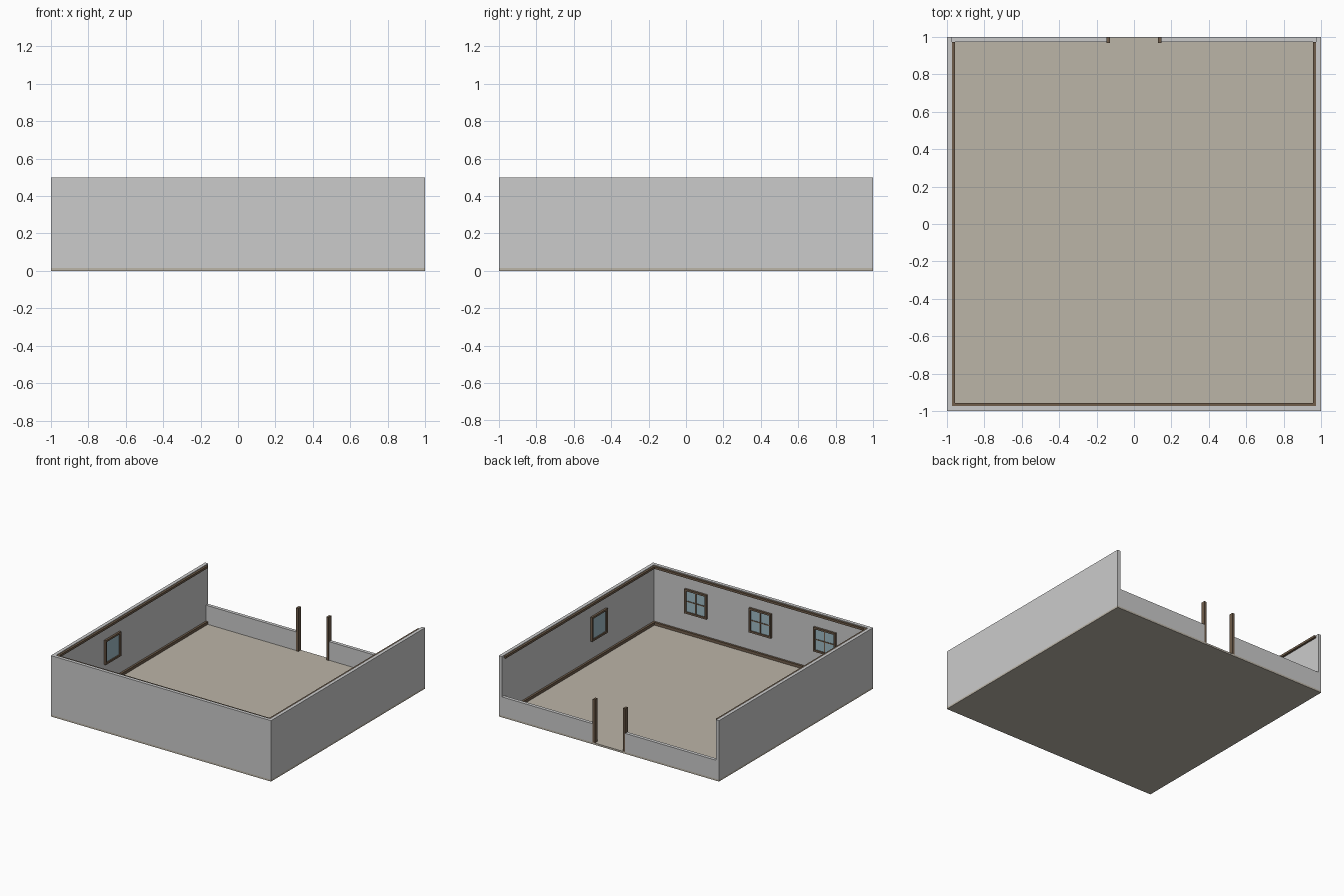
import bpy
import bmesh
from mathutils import Matrix, Vector

if "Cube" in bpy.data.objects:
    bpy.data.objects.remove(bpy.data.objects["Cube"])


def material(name, rgb):
    m = bpy.data.materials.new(name)
    m.diffuse_color = (*rgb, 1)
    m.use_nodes = True
    m.node_tree.nodes["Principled BSDF"].inputs["Base Color"].default_value = m.diffuse_color
    return m


WOOD = material("dark_wood", (0.16, 0.11, 0.07))
FLOOR = material("floor_stone", (0.50, 0.46, 0.39))
GLASS = material("window_glass", (0.35, 0.50, 0.56))

T = 0.028        # wall thickness
IN = 1 - T       # inner face of the walls
BASE = 0.015     # floor thickness
H = 0.5          # wall height
TRIM = 0.017     # how far the trims stand off the wall


def boxes(name, parts, mat=None, matrix=Matrix()):
    """One object made of boxes, each given as (x0, x1, y0, y1, z0, z1)."""
    bm = bmesh.new()
    for x0, x1, y0, y1, z0, z1 in parts:
        place = Matrix.Translation(((x0 + x1) / 2, (y0 + y1) / 2, (z0 + z1) / 2))
        size = Matrix.Diagonal((x1 - x0, y1 - y0, z1 - z0, 1))
        bmesh.ops.create_cube(bm, size=1, matrix=matrix @ place @ size)
    mesh = bpy.data.meshes.new(name)
    bm.to_mesh(mesh)
    bm.free()
    if mat:
        mesh.materials.append(mat)
    obj = bpy.data.objects.new(name, mesh)
    bpy.context.collection.objects.link(obj)
    return obj


def window(name, centre, angle, cross):
    """Framed pane on a wall; local +y points into the room."""
    m = Matrix.Translation(Vector(centre)) @ Matrix.Rotation(angle, 4, 'Z')
    r, b = 0.10, 0.015
    bars = [(-r, r, 0, TRIM, r - b, r), (-r, r, 0, TRIM, -r, b - r),
            (-r, b - r, 0, TRIM, b - r, r - b), (r - b, r, 0, TRIM, b - r, r - b)]
    if cross:
        c = 0.004
        bars += [(-c, c, 0, 0.011, b - r, r - b), (b - r, r - b, 0, 0.011, -c, c)]
    boxes(name + "_frame", bars, WOOD, m)
    boxes(name + "_glass", [(b - r, r - b, 0, 0.007, b - r, r - b)], GLASS, m)


# Floor slab
boxes("floor", [(-1, 1, -1, 1, 0, BASE)], FLOOR)

# Three full walls
boxes("front_wall", [(-1, 1, -1, -IN, BASE, H)])
for side, s in (("left", -1), ("right", 1)):
    x0, x1 = sorted((s * IN, s))
    boxes(side + "_wall", [(x0, x1, -IN, 1, BASE, H)])

    # Low back wall beside the doorway, and its door post
    x0, x1 = sorted((s * 0.148, s * IN))
    boxes(side + "_low_back_wall", [(x0, x1, IN, 1, BASE, 0.168)])
    x0, x1 = sorted((s * 0.128, s * 0.148))
    boxes(side + "_door_post", [(x0, x1, IN - 0.006, 1, BASE, 0.37)], WOOD)

# Wooden skirting and top moulding along the inside of the full walls
e = IN - TRIM
for name, z0, z1 in (("skirting", BASE, 0.038), ("top_moulding", 0.477, 0.495)):
    boxes(name, [(-IN, IN, -IN, -e, z0, z1),
                 (-IN, -e, -e, IN, z0, z1), (e, IN, -e, IN, z0, z1)], WOOD)

# Windows on the inner faces: three at the front, one on each side
for i, x in enumerate((-0.585, 0, 0.585)):
    window(f"front_window_{i + 1}", (x, -IN, 0.285), 0, True)
window("left_window", (-IN, -0.25, 0.285), -1.5707963, False)
window("right_window", (IN, -0.25, 0.285), 1.5707963, False)
